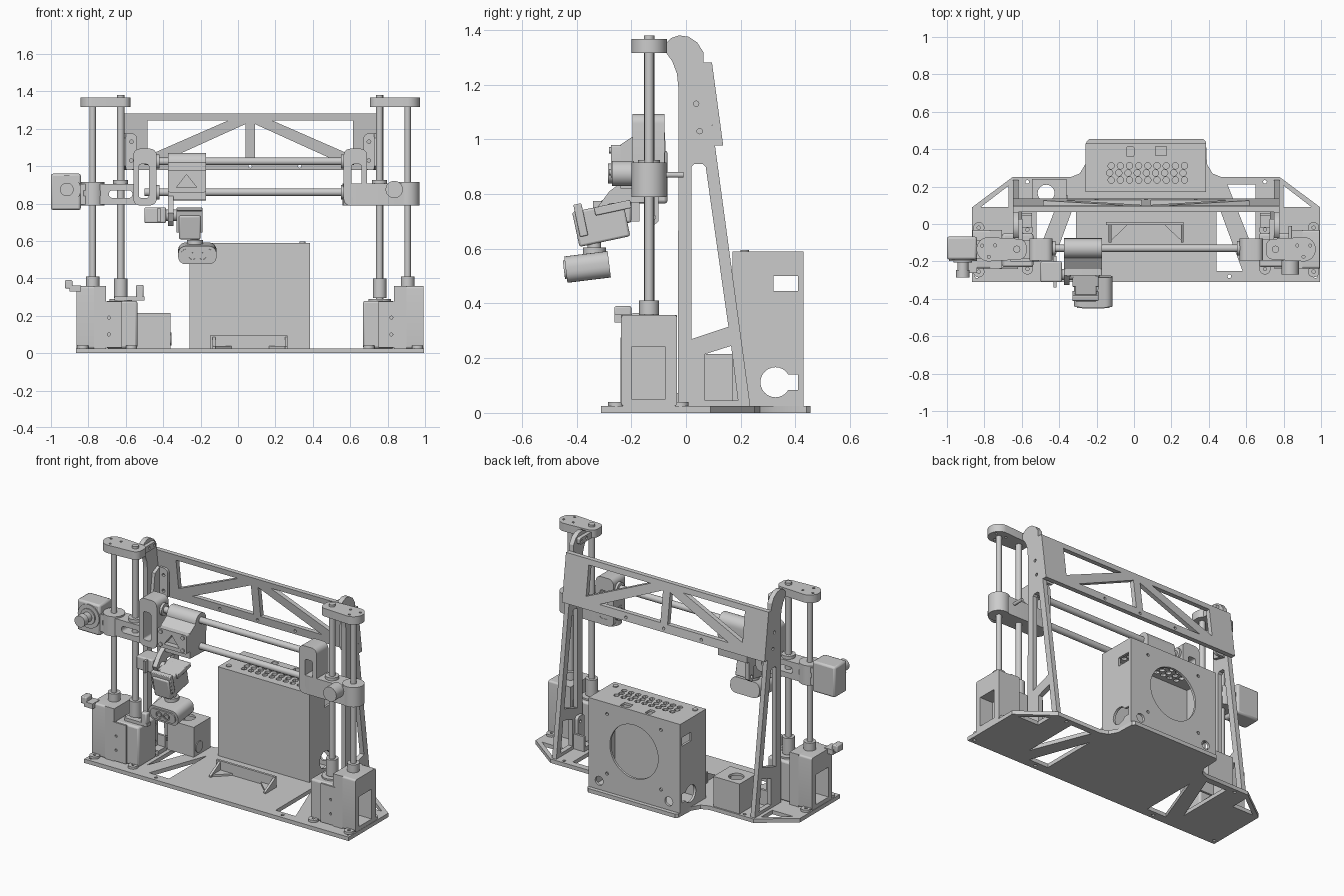
import bpy, bmesh, math
from mathutils import Matrix, Vector

CX = 0.065  # symmetry plane of the frame
AX = {'x': Matrix(((0, 0, 1), (1, 0, 0), (0, 1, 0))).to_4x4(),
      'y': Matrix(((1, 0, 0), (0, 0, -1), (0, 1, 0))).to_4x4(),
      'z': Matrix.Identity(4)}
UNIT = {'x': Vector((1, 0, 0)), 'y': Vector((0, 1, 0)), 'z': Vector((0, 0, 1))}


def add(name, mesh):
    ob = bpy.data.objects.new(name, mesh)
    bpy.context.collection.objects.link(ob)
    return ob


def circ(u, v, r, n=32):
    return [(u + r * math.cos(2 * math.pi * i / n), v + r * math.sin(2 * math.pi * i / n)) for i in range(n)]


def rrect(u0, v0, u1, v1, r=0.0, n=6):
    if r <= 0:
        return [(u0, v0), (u1, v0), (u1, v1), (u0, v1)]
    pts = []
    for k, (u, v) in enumerate(((u1 - r, v1 - r), (u0 + r, v1 - r), (u0 + r, v0 + r), (u1 - r, v0 + r))):
        for i in range(n + 1):
            a = (k + i / n) * math.pi / 2
            pts.append((u + r * math.cos(a), v + r * math.sin(a)))
    return pts


def plate(name, axis, a, b, outline, *holes):
    """Extrude a filled outline with holes from a to b along an axis."""
    cu = bpy.data.curves.new(name, 'CURVE')
    cu.dimensions, cu.fill_mode, cu.extrude = '2D', 'BOTH', (b - a) / 2
    for loop in (outline, *holes):
        s = cu.splines.new('POLY')
        s.points.add(len(loop) - 1)
        for p, (u, v) in zip(s.points, loop):
            p.co = (u, v, 0, 1)
        s.use_cyclic_u = True
    tmp = add(name + "_curve", cu)
    dg = bpy.context.evaluated_depsgraph_get()
    me = bpy.data.meshes.new_from_object(tmp.evaluated_get(dg))
    bpy.data.objects.remove(tmp)
    bm = bmesh.new()
    bm.from_mesh(me)
    bmesh.ops.remove_doubles(bm, verts=bm.verts, dist=1e-5)
    bmesh.ops.recalc_face_normals(bm, faces=bm.faces)
    bm.to_mesh(me)
    bm.free()
    me.transform(Matrix.Translation(UNIT[axis] * (a + b) / 2) @ AX[axis])
    return add(name, me)


def box(name, x0, x1, y0, y1, z0, z1, bevel=0.0, tilt=0.0):
    me = bpy.data.meshes.new(name)
    bm = bmesh.new()
    bmesh.ops.create_cube(bm, size=1)
    bm.to_mesh(me)
    bm.free()
    c = Vector(((x0 + x1) / 2, (y0 + y1) / 2, (z0 + z1) / 2))
    me.transform(Matrix.Translation(c) @ Matrix.Rotation(tilt, 4, 'X') @ Matrix.Diagonal((x1 - x0, y1 - y0, z1 - z0, 1)))
    ob = add(name, me)
    if bevel:
        m = ob.modifiers.new("bevel", 'BEVEL')
        m.width, m.segments = bevel, 2
    return ob


def cyl(name, axis, a, b, u, v, r):
    return plate(name, axis, a, b, circ(u, v, r))


def mir(ob):
    """Mirror a part to the other side of the frame."""
    ob.data.transform(Matrix.Translation((-CX, 0, 0)))
    ob.location.x = CX
    ob.modifiers.new("mirror", 'MIRROR').use_bisect_axis[0] = False
    return ob


def flip(loop):
    return [(2 * CX - u, v) for u, v in loop]


# base plate with truss cutouts
half = [(0.995, -0.31), (0.995, 0.09), (0.78, 0.25), (0.47, 0.25), (0.42, 0.27), (0.39, 0.32), (0.385, 0.44), (0.37, 0.455)]
cuts = [[(0.44, -0.25), (0.58, -0.25), (0.44, 0.13)], [(0.50, 0.21), (0.65, 0.21), (0.65, -0.17)],
        [(0.80, 0.09), (0.95, 0.09), (0.80, 0.205)]]
screws = [circ(0.51, -0.28, 0.01, 12), circ(0.97, -0.28, 0.01, 12), circ(0.7, 0.225, 0.01, 12)]
half_cuts = cuts + screws
plate("base_plate", 'z', 0, 0.025, half + flip(half)[::-1], *half_cuts, *[flip(c) for c in half_cuts])

# hollow control case
BX0, BX1, BY0, BY1, BZ0, BZ1 = -0.26, 0.385, 0.17, 0.43, 0.025, 0.59
box("case_front", BX0, BX1, BY0, BY0 + 0.015, BZ0, BZ1)
plate("case_back", 'y', BY1 - 0.015, BY1, rrect(BX0, BZ0, BX1, BZ1), circ(0.065, 0.33, 0.17, 48),
      circ(0.31, 0.08, 0.028), circ(-0.18, 0.08, 0.028),
      *[circ(0.065 + i * 0.19, 0.33 + j * 0.19, 0.01, 12) for i in (-1, 1) for j in (-1, 1)])
port = [(0.327 + 0.055 * math.cos(math.radians(a)), 0.112 + 0.055 * math.sin(math.radians(a))) for a in range(30, 331, 15)]
port += [(0.41, 0.0845), (0.41, 0.1395)]
for n, x in (("left", BX0), ("right", BX1 - 0.015)):
    plate("case_side_" + n, 'x', x, x + 0.015, rrect(BY0, BZ0, BY1, BZ1), port, rrect(0.32, 0.445, 0.41, 0.5))
vents = [circ(-0.13 + 0.049 * i + (0.0 if j % 2 else 0.008), 0.235 + 0.038 * j, 0.017, 12) for i in range(9) for j in range(3)]
plate("case_top", 'z', BZ1 - 0.015, BZ1, rrect(BX0, BY0, BX1, BY1), rrect(-0.04, 0.36, 0.0, 0.415, 0.01),
      rrect(0.115, 0.365, 0.175, 0.415, 0.005), *vents)
mir(cyl("case_screw", 'z', 0.59, 0.596, 0.345, 0.215, 0.016))

# low front bracket with end gussets
plate("front_bracket_wall", 'y', -0.005, 0.01, rrect(-0.15, 0.025, 0.265, 0.095))
mir(plate("front_bracket_gusset", 'x', 0.25, 0.265, [(-0.1, 0.025), (0.01, 0.025), (0.01, 0.095), (-0.1, 0.035)]))
mir(plate("front_bracket_foot", 'z', 0.025, 0.037, [(0.265, -0.1), (0.265, 0), (0.16, 0), (0.2, -0.04)]))

# small electronics box
plate("small_box_lid", 'z', 0.2, 0.215, rrect(-0.545, 0.07, -0.36, 0.24), circ(-0.47, 0.165, 0.045))
plate("small_box_walls", 'z', 0.025, 0.2, rrect(-0.545, 0.07, -0.36, 0.24), rrect(-0.53, 0.085, -0.375, 0.225))
cyl("small_box_port", 'x', -0.362, -0.355, 0.12, 0.075, 0.035)

# side uprights
mir(plate("upright", 'x', 0.748, 0.778,
          [(-0.03, 0.025), (0.235, 0.025), (0.065, 1.28), (0.063, 1.32), (0.04, 1.355), (0.01, 1.375), (-0.025, 1.38),
           (-0.055, 1.37), (-0.075, 1.35), (-0.075, 1.32), (-0.05, 1.285), (-0.033, 1.24), (-0.027, 1.18)],
          [(0.02, 0.27), (0.155, 0.315), (0.072, 0.9), (0.06, 0.91), (0.03, 0.91), (0.02, 0.9)],
          [(0.07, 0.045), (0.19, 0.045), (0.165, 0.245), (0.07, 0.215)],
          circ(0.037, 1.13, 0.01, 12), circ(0.05, 1.03, 0.01, 12)))
mir(plate("upright_foot_bracket", 'x', 0.728, 0.748, rrect(-0.02, 0.025, 0.048, 0.225, 0.02), circ(0.02, 0.08, 0.01, 12), circ(0.02, 0.19, 0.01, 12)))
mir(box("upright_foot_flange", 0.675, 0.748, -0.02, 0.06, 0.025, 0.05))
mir(box("upright_foot_lip", 0.675, 0.748, 0.045, 0.06, 0.025, 0.12))

# sloped rear truss panel
tri = [[(0.615, 1.245), (0.18, 1.245), (0.615, 1.055)], [(0.09, 1.03), (0.09, 1.225), (0.52, 1.03)]]
panel = plate("rear_truss_panel", 'y', 0, 0.03, rrect(-0.648, 0.978, 0.778, 1.28), *tri, *[flip(t) for t in tri],
              *[circ(x, 1.0, 0.009, 12) for x in (-0.2, 0.065, 0.33)])
for v in panel.data.vertices:
    v.co.y += 0.065 + (1.28 - v.co.z) * 0.1355
mir(plate("truss_corner_bracket", 'y', 0.065, 0.085, rrect(0.67, 0.98, 0.748, 1.175, 0.03), circ(0.7, 1.03, 0.01, 12), circ(0.7, 1.13, 0.01, 12)))
mir(plate("truss_corner_web", 'x', 0.728, 0.748, [(0.0, 1.0), (0.08, 0.98), (0.07, 1.175), (0.02, 1.15)]))

# vertical rods, screws and top holders
RX, SX, Y = 0.907, 0.757, -0.135
mir(cyl("vertical_rod", 'z', 0.34, 1.35, RX, Y, 0.017))
mir(cyl("lead_screw", 'z', 0.28, 1.38, SX, Y, 0.019))
mir(cyl("screw_coupler", 'z', 0.295, 0.4, SX, Y, 0.036))
mir(cyl("rod_collar", 'z', 0.36, 0.41, RX, Y, 0.036))
cap = [(RX + 0.065 * math.cos(math.radians(a)), Y + 0.065 * math.sin(math.radians(a))) for a in range(-90, 91, 10)]
cap += rrect(0.705, Y - 0.055, 1.0, Y + 0.055, 0.04)[7:21]
mir(plate("top_holder", 'z', 1.315, 1.366, cap, *[circ(RX + 0.04 * math.cos(a), Y + 0.04 * math.sin(a), 0.008, 10) for a in (0.5, 2.6, 4.7)]))
mir(plate("top_holder_tab", 'x', 0.725, 0.748, rrect(-0.1, 1.315, 0.028, 1.355, 0.01), circ(-0.04, 1.335, 0.008, 12), circ(0.01, 1.335, 0.008, 12)))

# motor towers on the base
mir(plate("tower_window_wall", 'x', 0.9, 0.993, rrect(-0.237, 0.025, -0.033, 0.358, 0.012), rrect(-0.2, 0.05, -0.075, 0.24)))
mir(box("tower_core", 0.835, 0.9, -0.237, -0.033, 0.025, 0.358))
mir(box("vertical_motor", 0.668, 0.835, -0.23, -0.05, 0.025, 0.28, 0.012))
mir(cyl("motor_boss", 'z', 0.28, 0.29, SX, Y, 0.06))
mir(plate("motor_front_plate", 'y', -0.24, -0.23, rrect(0.75, 0.03, 0.85, 0.275), *[circ(0.82, z, 0.008, 12) for z in (0.1, 0.19)]))
for i, (x, y) in enumerate(((0.7, -0.24), (0.96, -0.255), (0.96, -0.02), (0.7, -0.03))):
    mir(plate(f"tower_foot_{i}", 'z', 0.025, 0.04, circ(x, y, 0.03), circ(x, y, 0.009, 12)))

# limit switch hooks on the left tower
box("limit_switch_arm", -0.9, -0.84, -0.262, -0.19, 0.33, 0.362)
box("limit_switch_lip", -0.925, -0.885, -0.262, -0.2, 0.345, 0.39, 0.006)
box("cable_hook_base", -0.66, -0.5, -0.2, -0.16, 0.282, 0.302)
box("cable_hook_tip", -0.545, -0.505, -0.2, -0.16, 0.29, 0.365, 0.008)

# left arm, belt motor and pulley
plate("left_arm", 'y', -0.185, -0.085, rrect(-0.845, 0.795, -0.54, 0.905, 0.01), rrect(-0.825, 0.84, -0.785, 0.87),
      rrect(-0.77, 0.84, -0.735, 0.87), rrect(-0.69, 0.83, -0.565, 0.87, 0.018))
box("belt_motor", -1.0, -0.84, -0.19, -0.067, 0.765, 0.96, 0.012)
for r, y in ((0.075, -0.197), (0.05, -0.205), (0.03, -0.245), (0.036, -0.285)):
    cyl("belt_motor_disc", 'y', y, y + 0.04 if r == 0.036 else -0.185, -0.915, 0.875, r)

# right arm with idler
plate("right_arm", 'z', 0.79, 0.907, rrect(0.56, -0.195, 0.957, -0.08, 0.055))
cyl("idler_knob", 'y', -0.27, -0.19, 0.835, 0.875, 0.046)
cyl("idler_bolt", 'y', -0.24, -0.01, 0.835, 0.87, 0.01)

# bearing hubs and rail end towers
mir(cyl("bearing_hub", 'z', 0.79, 0.915, RX, Y, 0.064))
mir(cyl("screw_nut", 'z', 0.905, 0.925, SX, Y, 0.04))
mir(plate("rail_tower", 'y', -0.195, -0.078, rrect(0.565, 0.79, 0.69, 1.093, 0.035), rrect(0.607, 0.83, 0.66, 1.01, 0.012)))
for z in (1.025, 0.86):
    cyl("horizontal_rail", 'x', -0.5, 0.62, -0.13, z, 0.02)
    mir(cyl("rail_socket", 'x', 0.55, 0.6, -0.13, z, 0.038))

# sliding carriage
plate("carriage_body", 'x', -0.375, -0.17, [(-0.24, 0.98), (-0.24, 0.82), (-0.08, 0.815), (-0.075, 0.98)] +
      [(-0.13 + 0.053 * math.cos(math.radians(a)), 1.018 + 0.053 * math.sin(math.radians(a))) for a in range(0, 181, 12)])
plate("carriage_face", 'y', -0.275, -0.24, rrect(-0.375, 0.86, -0.17, 0.98, 0.01),
      [(-0.33, 0.885), (-0.22, 0.885), (-0.275, 0.955)])
for x in (-0.35, -0.195):
    for z in (0.88, 0.96):
        cyl("carriage_screw", 'y', -0.282, -0.27, x, z, 0.012)

# tilting arm with two servos
plate("servo_hanger", 'x', -0.375, -0.345, [(-0.325, 0.75), (-0.28, 0.81), (-0.2, 0.87), (-0.1, 0.87), (-0.1, 0.7),
      (-0.125, 0.68), (-0.145, 0.7), (-0.15, 0.77), (-0.22, 0.77), (-0.24, 0.7), (-0.3, 0.7)], circ(-0.123, 0.715, 0.011, 12))
box("side_servo", -0.5, -0.385, -0.31, -0.2, 0.695, 0.78, 0.008)
box("side_servo_wing", -0.43, -0.415, -0.34, -0.17, 0.7, 0.775)
cyl("side_servo_shaft", 'x', -0.39, -0.32, -0.27, 0.737, 0.03)
T = math.radians(12)
box("tilt_servo", -0.315, -0.2, -0.405, -0.215, 0.625, 0.755, 0.008, T)
box("tilt_servo_wing", -0.33, -0.19, -0.4, -0.37, 0.645, 0.765, 0.004, T)
box("tilt_servo_cradle", -0.33, -0.19, -0.335, -0.2, 0.735, 0.765, 0.004, T)
cyl("wrist_collar", 'z', 0.57, 0.605, -0.23, -0.335, 0.042)
cyl("wrist_shaft", 'z', 0.59, 0.65, -0.23, -0.335, 0.025)

# rounded twin-lens head
head = [plate("head_shell", 'y', -0.44, -0.28, rrect(-0.32, 0.485, -0.115, 0.582, 0.04)),
        plate("head_bezel", 'y', -0.447, -0.438, rrect(-0.305, 0.5, -0.13, 0.567, 0.03), circ(-0.243, 0.533, 0.022), circ(-0.19, 0.533, 0.022)),
        cyl("head_lens_left", 'y', -0.446, -0.438, -0.243, 0.533, 0.014),
        cyl("head_lens_right", 'y', -0.446, -0.438, -0.19, 0.533, 0.014)]
pivot = Vector((0, -0.36, 0.533))
for ob in head:
    ob.data.transform(Matrix.Translation(pivot) @ Matrix.Rotation(math.radians(7), 4, 'X') @ Matrix.Translation(-pivot))

# smooth curved sides while keeping edges sharp
bpy.ops.object.select_all(action='SELECT')
bpy.context.view_layer.objects.active = panel
bpy.ops.object.shade_smooth_by_angle(angle=math.radians(30))
